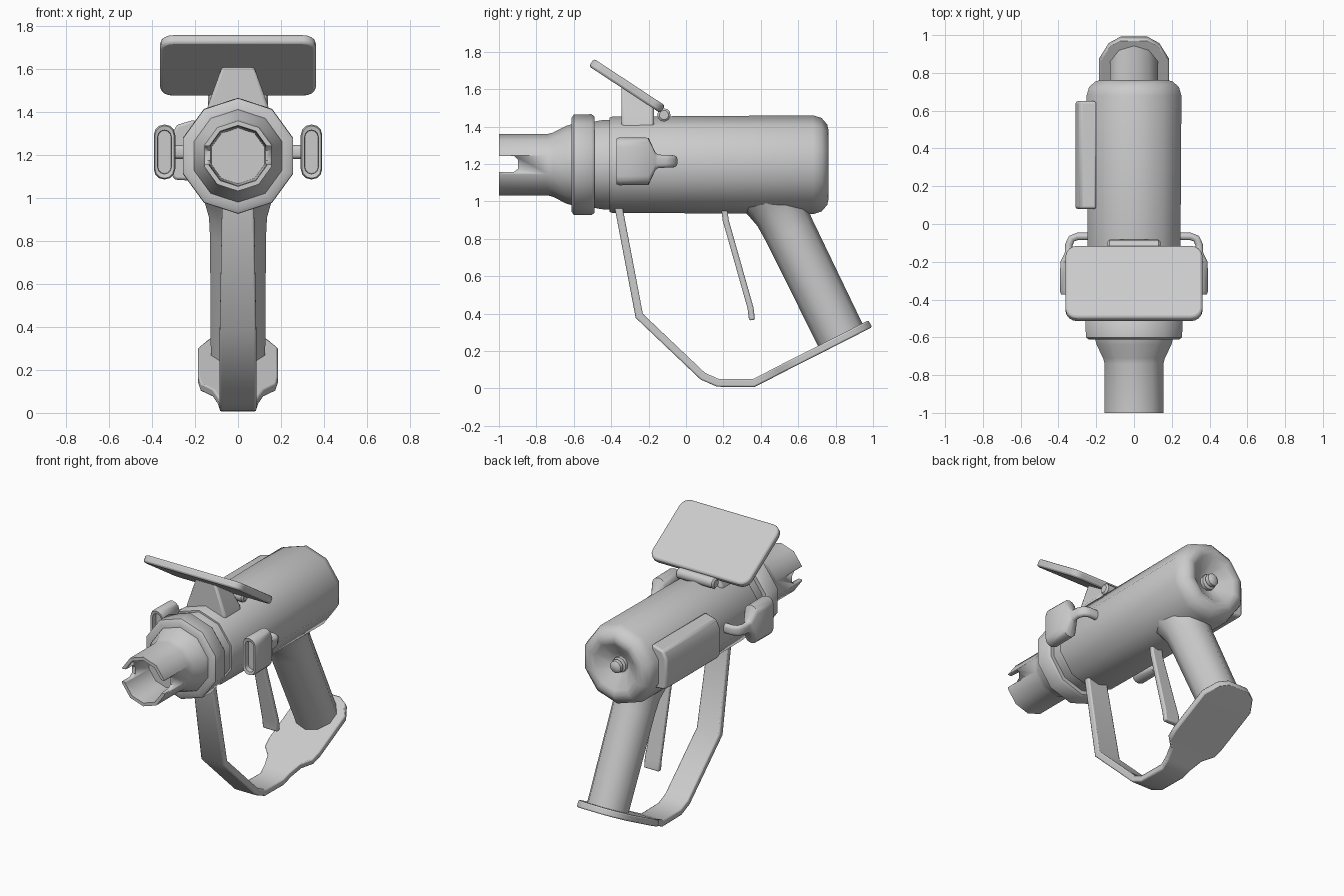
import bpy, bmesh, math
from mathutils import Vector

if "Cube" in bpy.data.objects:
    bpy.data.objects.remove(bpy.data.objects["Cube"])

ZC = 1.196  # height of the body axis


def loft(name, rings, bevel=0.0, mirror=False, angle=40):
    """Skin a list of equal-length point rings and cap both ends."""
    bm = bmesh.new()
    vs = [[bm.verts.new(p) for p in r] for r in rings]
    n = len(rings[0])
    for a, b in zip(vs, vs[1:]):
        for i in range(n):
            j = (i + 1) % n
            bm.faces.new((a[i], a[j], b[j], b[i]))
    bm.faces.new(vs[0])
    bm.faces.new(vs[-1])
    bmesh.ops.recalc_face_normals(bm, faces=bm.faces)
    me = bpy.data.meshes.new(name)
    bm.to_mesh(me)
    bm.free()
    ob = bpy.data.objects.new(name, me)
    bpy.context.collection.objects.link(ob)
    bpy.ops.object.select_all(action='DESELECT')
    ob.select_set(True)
    bpy.context.view_layer.objects.active = ob
    bpy.ops.object.shade_smooth_by_angle(angle=math.radians(angle))
    if bevel:
        m = ob.modifiers.new("bevel", 'BEVEL')
        m.width, m.segments, m.angle_limit = bevel, 2, math.radians(40)
    if mirror:
        ob.modifiers.new("mirror", 'MIRROR')
    return ob


def lathe(name, profile, origin=(0, 0, ZC), axis=(0, 1, 0), n=10):
    """Revolve (distance, radius) pairs around an axis."""
    o, d = Vector(origin), Vector(axis).normalized()
    u = d.orthogonal() if abs(d.x) > 0.9 else Vector((1, 0, 0))
    u.normalize()
    v = d.cross(u)
    rings = []
    for t, r in profile:
        rings.append([o + d * t + r * (u * math.cos(a) + v * math.sin(a))
                      for a in (math.pi / 2 + 2 * math.pi * i / n for i in range(n))])
    return loft(name, rings)


def strip(name, pts, t, bevel=0.008):
    """Flat bar following (y, z, half width) points, mitred at the bends."""
    rings = []
    p = [Vector((y, z)) for y, z, w in pts]
    for i, (y, z, w) in enumerate(pts):
        a = (p[i] - p[i - 1]).normalized() if i else (p[1] - p[0]).normalized()
        b = (p[i + 1] - p[i]).normalized() if i < len(p) - 1 else a
        m = (a + b).normalized()
        k = t / 2 / max(0.5, m.dot(a))
        ny, nz = -m.y * k, m.x * k
        rings.append([(-w, y + ny, z + nz), (w, y + ny, z + nz),
                      (w, y - ny, z - nz), (-w, y - ny, z - nz)])
    return loft(name, rings, bevel)


def rounded_rect(w, h, r, seg=4):
    """Outline of a rectangle with half sizes w, h and corner radius r."""
    out = []
    for k, (sx, sy) in enumerate(((1, 1), (-1, 1), (-1, -1), (1, -1))):
        for i in range(seg + 1):
            a = math.pi / 2 * (k + i / seg)
            out.append((sx * (w - r) + r * math.cos(a), sy * (h - r) + r * math.sin(a)))
    return out


# Main body with neck at the front and dished rear end
lathe("main_body", [(-0.55, 0.22), (-0.45, 0.238), (-0.41, 0.24), (-0.41, 0.252),
                    (-0.395, 0.257), (0.68, 0.264), (0.725, 0.25), (0.755, 0.215),
                    (0.762, 0.185), (0.752, 0.155), (0.69, 0.07), (0.68, 0.04)])
lathe("rear_knob", [(0.66, 0.05), (0.705, 0.05), (0.712, 0.03), (0.722, 0.042),
                    (0.745, 0.04), (0.758, 0.02)])

# Collar ring
lathe("collar", [(-0.612, 0.2), (-0.612, 0.25), (-0.6, 0.268), (-0.505, 0.27),
                 (-0.49, 0.258), (-0.49, 0.2)])

# Hollow muzzle with a notch cut through both sides
muzzle = lathe("muzzle", [(-0.76, 0.13), (-0.97, 0.138), (-1.0, 0.142), (-1.0, 0.164),
                          (-0.74, 0.164), (-0.71, 0.172), (-0.64, 0.208),
                          (-0.59, 0.222), (-0.56, 0.222)])
notch = [(-1.1, 1.157), (-0.92, 1.157), (-0.898, 1.175),
         (-0.898, 1.222), (-0.92, 1.243), (-1.1, 1.243)]
cutter = loft("notch_cutter", [[(x, y, z) for y, z in notch] for x in (-0.4, 0.4)])
cutter.hide_render = True
mod = muzzle.modifiers.new("notch", 'BOOLEAN')
mod.operation, mod.object, mod.solver = 'DIFFERENCE', cutter, 'EXACT'
bpy.context.view_layer.objects.active = muzzle
bpy.ops.object.modifier_apply(modifier="notch")
bpy.data.objects.remove(cutter)

# Grip, leaning back, flared where it meets the body
lathe("grip", [(-0.02, 0.133), (0.6, 0.137), (0.7, 0.142), (0.77, 0.16), (0.83, 0.18)],
      origin=(0, 0.818, 0.3), axis=(0, -0.44, 0.9))

# Hand guard running into the wide base plate under the grip
strip("guard_and_base_plate", [
    (-0.365, 1.0, 0.075), (-0.355, 0.94, 0.075), (-0.25, 0.388, 0.085), (0.09, 0.065, 0.085),
    (0.17, 0.03, 0.085), (0.36, 0.028, 0.085), (0.42, 0.058, 0.095), (0.49, 0.094, 0.12),
    (0.54, 0.12, 0.175), (0.60, 0.15, 0.185), (0.87, 0.287, 0.185),
    (0.95, 0.328, 0.135), (0.985, 0.346, 0.07)], 0.042)

# Trigger
strip("trigger", [(0.2, 1.0, 0.04), (0.212, 0.9, 0.04), (0.345, 0.43, 0.055),
                  (0.353, 0.365, 0.055)], 0.032)

# Tilted display, its stand and its hinge
tilt = math.radians(-33.3)
outline = rounded_rect(0.362, 0.228, 0.06)
rings = []
for h in (-0.024, 0.024):
    rings.append([(x, -0.315 + v * math.cos(tilt) - h * math.sin(tilt),
                   1.617 + v * math.sin(tilt) + h * math.cos(tilt)) for x, v in outline])
loft("display", rings, bevel=0.012)
stand = []
for w, zf, zb in ((0.15, 1.38, 1.38), (0.14, 1.43, 1.43), (0.075, 1.62, 1.51)):
    stand.append([(-w, -0.345, zf), (w, -0.345, zf), (w, -0.17, zb), (-w, -0.17, zb)])
loft("display_stand", stand, bevel=0.015)
lathe("display_hinge", [(-0.14, 0.025), (-0.13, 0.036), (0.13, 0.036), (0.14, 0.025)],
      origin=(0, -0.118, 1.462), axis=(1, 0, 0))

# Side pads with a slotted front and a curved arm back to the body (mirrored)
arm = [  # x, y, heading (degrees from +y towards -x), half width, half height
    (0.342, -0.335, 0, 0.03, 0.1), (0.342, -0.368, 0, 0.032, 0.102),
    (0.342, -0.372, 0, 0.044, 0.122), (0.342, -0.355, 0, 0.05, 0.128),
    (0.342, -0.2, 0, 0.048, 0.126), (0.342, -0.165, 0, 0.03, 0.05),
    (0.346, -0.15, 0, 0.02, 0.036), (0.345, -0.11, 10, 0.02, 0.034),
    (0.33, -0.077, 45, 0.02, 0.034), (0.30, -0.066, 85, 0.02, 0.032),
    (0.235, -0.066, 90, 0.02, 0.032)]
rings = []
for x, y, a, w, h in arm:
    c, s = math.cos(math.radians(a)), math.sin(math.radians(a))
    rings.append([(x + u * c, y + u * s, 1.214 + v)
                  for u, v in rounded_rect(w, h, w * 0.98, 3)])
loft("side_pads", rings, mirror=True, angle=50)

# Raised panel on the left side
panel = [(-0.2, 1.08), (-0.295, 1.085), (-0.31, 1.11), (-0.31, 1.29), (-0.285, 1.34), (-0.2, 1.365)]
loft("side_panel", [[(x, y, z) for x, z in panel] for y in (0.08, 0.65)], bevel=0.012)
